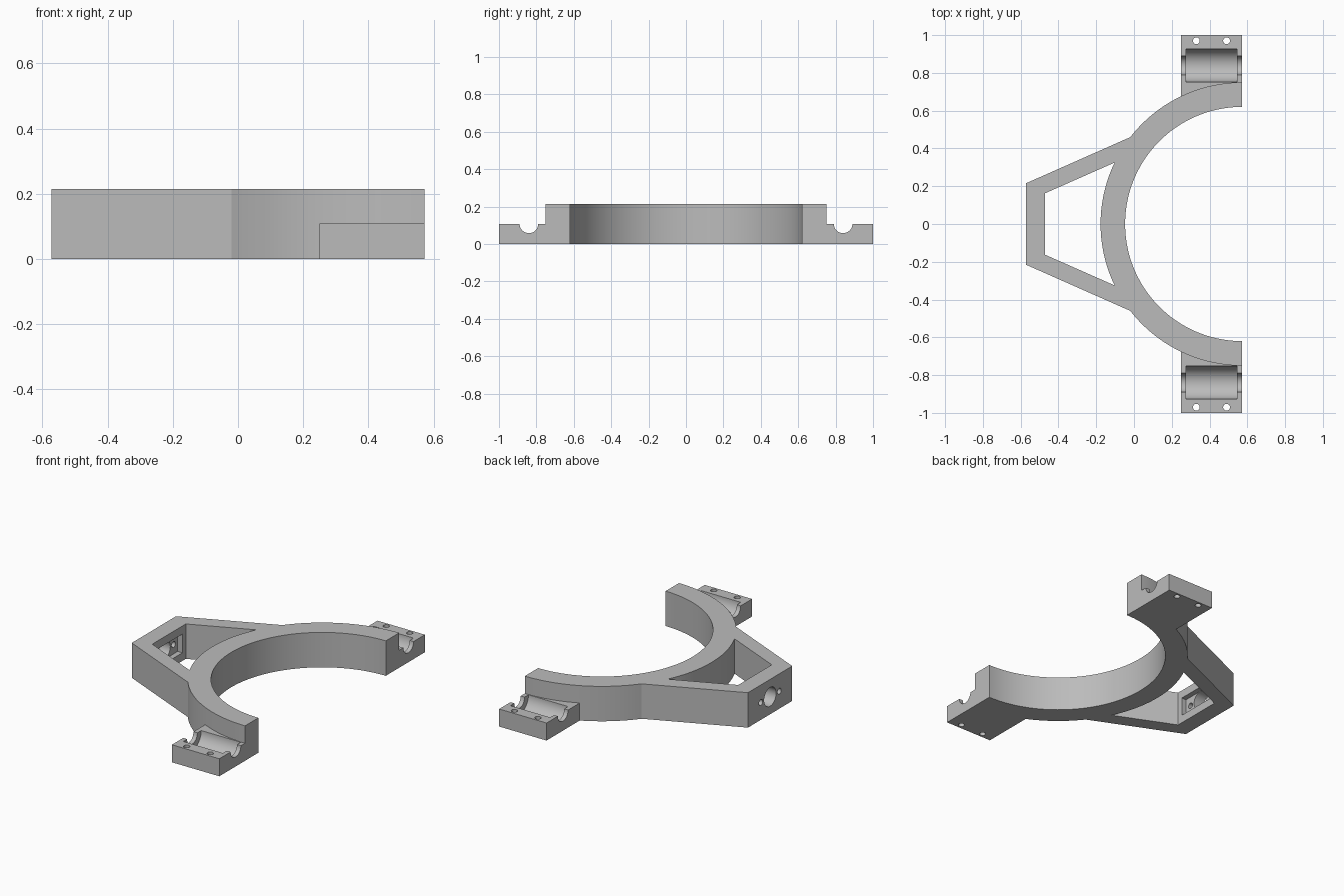
import bpy, bmesh, math

cube = bpy.data.objects.get("Cube")
if cube:
    bpy.data.objects.remove(cube, do_unlink=True)

# Overall dimensions
END_X = 0.573           # cut plane of the half ring
BACK_X = -0.573         # outer face of the end wall
HEIGHT = 0.215
BLOCK_H = 0.108
R_IN, R_OUT = 0.62, 0.75
BLOCK_X = 0.25
GROOVE_Y = 0.84

grey = bpy.data.materials.new("light_grey")
grey.use_nodes = True
colour = (0.5, 0.5, 0.5, 1)
grey.diffuse_color = colour
grey.node_tree.nodes["Principled BSDF"].inputs["Base Color"].default_value = colour


def arc(radius, a0, a1, steps):
    """Points on a circle around the ring centre, angles in radians."""
    angles = [a0 + (a1 - a0) * i / steps for i in range(steps + 1)]
    return [(END_X + radius * math.cos(a), radius * math.sin(a)) for a in angles]


def prism(name, outline, z0, z1):
    """Extrude a flat outline from z0 up to z1."""
    bm = bmesh.new()
    base = bm.faces.new([bm.verts.new((x, y, z0)) for x, y in outline])
    ext = bmesh.ops.extrude_face_region(bm, geom=[base])
    top = [v for v in ext["geom"] if isinstance(v, bmesh.types.BMVert)]
    bmesh.ops.translate(bm, verts=top, vec=(0, 0, z1 - z0))
    bmesh.ops.recalc_face_normals(bm, faces=bm.faces[:])
    mesh = bpy.data.meshes.new(name)
    bm.to_mesh(mesh)
    bm.free()
    obj = bpy.data.objects.new(name, mesh)
    bpy.context.collection.objects.link(obj)
    return obj


def box(name, x0, x1, y0, y1, z0, z1):
    return prism(name, [(x0, y0), (x1, y0), (x1, y1), (x0, y1)], z0, z1)


def rod(radius, length, centre, along_x=False, sides=32):
    turn = (0, math.pi / 2, 0) if along_x else (0, 0, 0)
    bpy.ops.mesh.primitive_cylinder_add(vertices=sides, radius=radius, depth=length,
                                        location=centre, rotation=turn)
    return bpy.context.object


def combine(target, tool, operation):
    """Apply a boolean and discard the tool."""
    bpy.context.view_layer.update()
    mod = target.modifiers.new("combine", "BOOLEAN")
    mod.operation, mod.object, mod.solver = operation, tool, "EXACT"
    bpy.context.view_layer.objects.active = target
    bpy.ops.object.modifier_apply(modifier=mod.name)
    bpy.data.objects.remove(tool, do_unlink=True)


# Half ring with the tapered frame, as one outline
join = math.pi - math.asin(0.46 / R_OUT)
outline = arc(R_OUT, math.pi / 2, join, 32)
outline += [(BACK_X, 0.215), (BACK_X, -0.215)]
outline += arc(R_OUT, 2 * math.pi - join, 1.5 * math.pi, 32)
outline += arc(R_IN, 1.5 * math.pi, math.pi / 2, 96)
bracket = prism("ring_bracket", outline, 0, HEIGHT)

# Opening between the ring and the end wall
tip = math.pi - math.asin(0.325 / R_OUT)
opening = [(-0.47, 0.163), (-0.47, -0.163)] + arc(R_OUT, 2 * math.pi - tip, tip, 32)
combine(bracket, prism("opening", opening, -0.1, HEIGHT + 0.1), "DIFFERENCE")

# End wall: inner pocket, shaft hole and two screw holes
combine(bracket, box("pocket", -0.502, -0.42, -0.13, 0.13, 0.05, 0.165), "DIFFERENCE")
for y, radius in ((0, 0.058), (-0.09, 0.018), (0.09, 0.018)):
    combine(bracket, rod(radius, 0.3, (-0.52, y, HEIGHT / 2), True), "DIFFERENCE")

# Bearing blocks on both ring ends
for side in (-1, 1):
    ys = sorted((side * 0.65, side * 1.0))
    block = box("bearing_block", BLOCK_X, END_X, ys[0], ys[1], 0, BLOCK_H)
    combine(bracket, block, "UNION")
    mid = (BLOCK_X + END_X) / 2
    centre = (mid, side * GROOVE_Y, BLOCK_H)
    # wide bearing seat, narrow shaft groove, screw holes
    combine(bracket, rod(0.0875, 0.27, centre, True, 64), "DIFFERENCE")
    combine(bracket, rod(0.05, 0.5, centre, True), "DIFFERENCE")
    for x in (0.33, 0.49):
        combine(bracket, rod(0.018, 0.5, (x, side * 0.97, 0.1)), "DIFFERENCE")

# Finish
bracket.data.materials.clear()
bracket.data.materials.append(grey)
for face in bracket.data.polygons:
    face.material_index = 0
bpy.ops.object.select_all(action="DESELECT")
bracket.select_set(True)
bpy.context.view_layer.objects.active = bracket
bpy.ops.object.shade_smooth_by_angle(angle=math.radians(25))
